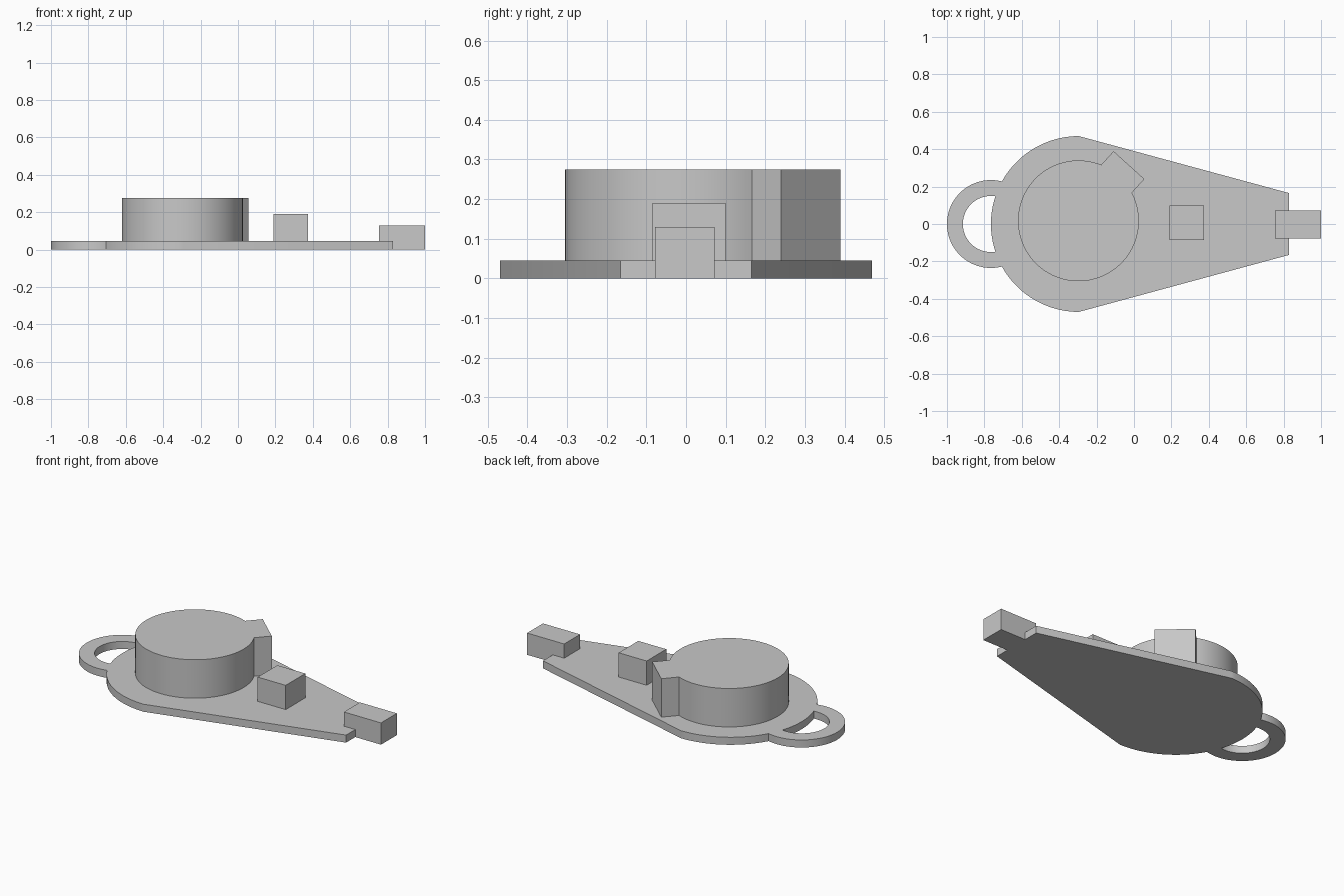
import bpy, bmesh
from math import radians, degrees, asin, sin, cos

cube = bpy.data.objects.get("Cube")
if cube:
    bpy.data.objects.remove(cube, do_unlink=True)

GREY = bpy.data.materials.new("plain_grey")
GREY.use_nodes = True
GREY.diffuse_color = (0.58, 0.58, 0.58, 1)
GREY.node_tree.nodes["Principled BSDF"].inputs["Base Color"].default_value = GREY.diffuse_color

THICK = 0.045


def arc(centre, radius, start, end, step=3):
    """Points along an arc, angles in degrees, both ends included."""
    n = max(2, round(abs(end - start) / step))
    angles = [radians(start + (end - start) * i / n) for i in range(n + 1)]
    return [(centre[0] + radius * cos(a), centre[1] + radius * sin(a)) for a in angles]


def prism(name, outlines, z0, z1):
    """Extrude flat outlines, welded where they touch, from z0 to z1."""
    bm = bmesh.new()
    for outline in outlines:
        clean = [p for i, p in enumerate(outline)
                 if abs(p[0] - outline[i - 1][0]) + abs(p[1] - outline[i - 1][1]) > 1e-5]
        bm.faces.new([bm.verts.new((x, y, z0)) for x, y in clean])
    bmesh.ops.remove_doubles(bm, verts=bm.verts[:], dist=1e-5)
    grown = bmesh.ops.extrude_face_region(bm, geom=bm.faces[:])["geom"]
    top = [v for v in grown if isinstance(v, bmesh.types.BMVert)]
    bmesh.ops.translate(bm, verts=top, vec=(0, 0, z1 - z0))
    bmesh.ops.recalc_face_normals(bm, faces=bm.faces[:])
    mesh = bpy.data.meshes.new(name)
    bm.to_mesh(mesh)
    bm.free()
    mesh.materials.append(GREY)
    obj = bpy.data.objects.new(name, mesh)
    bpy.context.collection.objects.link(obj)
    bpy.ops.object.select_all(action="DESELECT")
    obj.select_set(True)
    bpy.context.view_layer.objects.active = obj
    bpy.ops.object.shade_smooth_by_angle(angle=radians(20))
    return obj


def box(name, x0, x1, y0, y1, z0, z1):
    return prism(name, [[(x0, y0), (x1, y0), (x1, y1), (x0, y1)]], z0, z1)


# Base plate: rounded head, tapered tail, and a loop centred on the head's rim
HEAD, HEAD_R = (-0.295, 0), 0.47
LOOP, OUTER_R, INNER_R = (HEAD[0] - HEAD_R, 0), 0.235, 0.15
outer = degrees(2 * asin(OUTER_R / (2 * HEAD_R)))
inner = degrees(2 * asin(INNER_R / (2 * HEAD_R)))
upper_joint = arc(HEAD, HEAD_R, 180 - outer, 180 - inner)
lower_joint = arc(HEAD, HEAD_R, 180 + inner, 180 + outer)
body = ([(0.83, -0.165), (0.83, 0.165)]
        + arc(HEAD, HEAD_R, 90, 180 - outer) + upper_joint
        + arc(HEAD, HEAD_R, 180 - inner, 180 + inner) + lower_joint
        + arc(HEAD, HEAD_R, 180 + outer, 270))
loop = (arc(LOOP, OUTER_R, 90 - outer / 2, 270 + outer / 2) + lower_joint[::-1]
        + arc(LOOP, INNER_R, 270 + inner / 2, 90 - inner / 2) + upper_joint[::-1])
prism("base_plate", [body, loop], 0, THICK)

# Round housing with a square tab on its rim
DISC, DISC_R, TAB_DIR, TAB_HALF, TAB_REACH = (-0.297, 0.017), 0.323, 47.8, 0.111, 0.402
half = degrees(asin(TAB_HALF / DISC_R))
c, s = cos(radians(TAB_DIR)), sin(radians(TAB_DIR))
tab = [(DISC[0] + TAB_REACH * c - w * s, DISC[1] + TAB_REACH * s + w * c)
       for w in (-TAB_HALF, TAB_HALF)]
housing = arc(DISC, DISC_R, TAB_DIR + half, TAB_DIR + 360 - half) + tab
prism("round_housing", [housing], THICK, 0.275)

# Small blocks along the tail
box("middle_block", 0.19, 0.375, -0.085, 0.10, THICK, 0.19)
box("end_connector", 0.755, 1.0, -0.078, 0.072, 0, 0.13)
